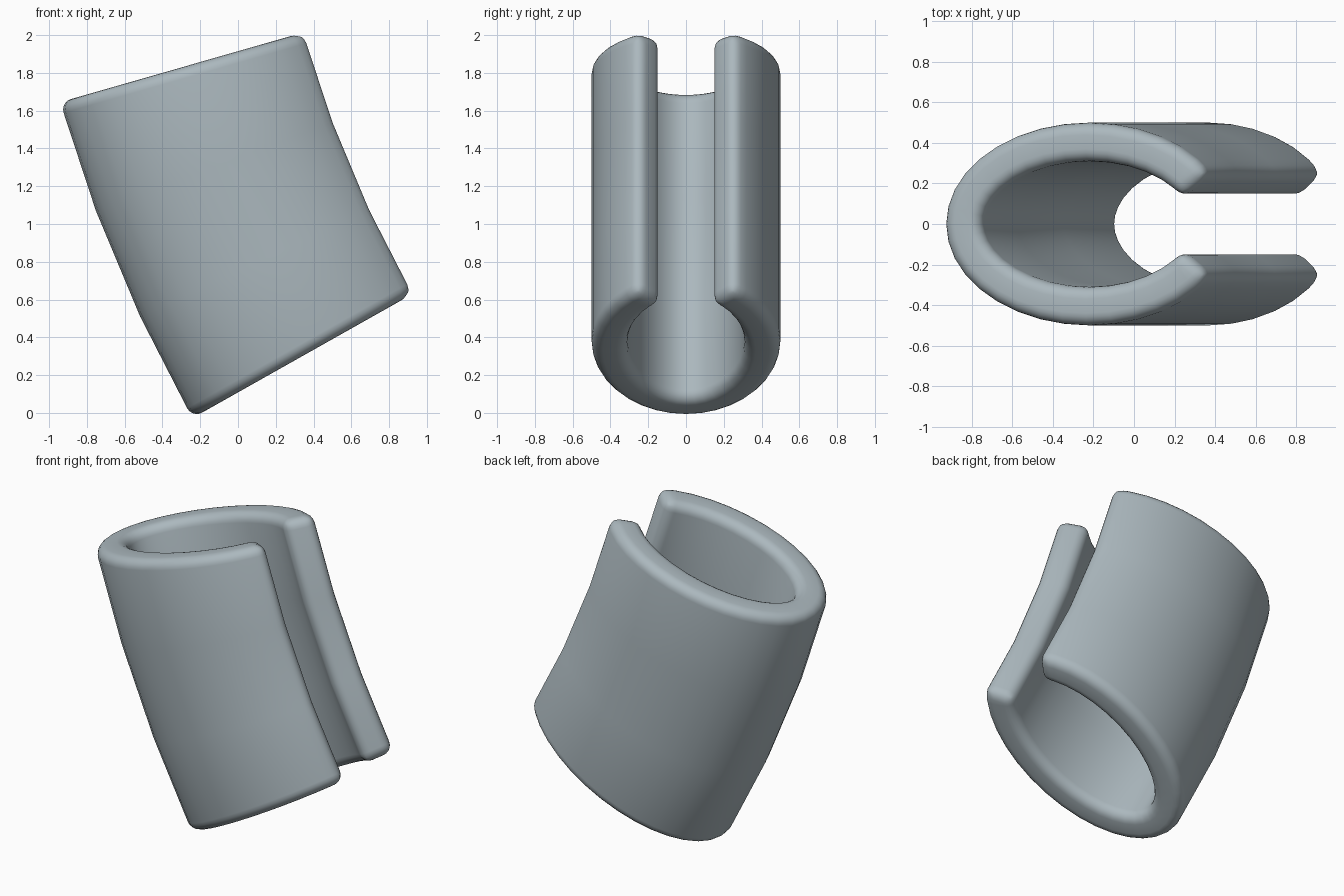
import bpy, bmesh
from math import sin, cos, pi, radians, hypot

cube = bpy.data.objects.get("Cube")
if cube:
    bpy.data.objects.remove(cube, do_unlink=True)

mat = bpy.data.materials.new("blue grey")
mat.use_nodes = True
color = (0.41, 0.48, 0.515, 1)
mat.diffuse_color = color
mat.node_tree.nodes["Principled BSDF"].inputs["Base Color"].default_value = color

# Open oval wall profile: outer and inner points, tip to tip
A, B, WALL, GAP, STEPS = 0.73, 0.5, 0.19, 0.52, 30
outer, inner = [], []
for i in range(STEPS + 1):
    t = GAP + (2 * pi - 2 * GAP) * i / STEPS
    u, v = A * cos(t), B * sin(t)
    nu, nv = cos(t) / A, sin(t) / B
    k = WALL / hypot(nu, nv)
    outer.append((u, v))
    inner.append((u - nu * k, v - nv * k))
profile = outer + inner[::-1]
N = len(profile)

# Sweep the profile down a gentle arc
RADIUS, TOP, BOTTOM, SPANS = 7.04, radians(16), radians(29.4), 3
START_X, START_Z = -0.24, 1.846
bm = bmesh.new()
rings = []
for s in range(SPANS + 1):
    a = TOP + (BOTTOM - TOP) * s / SPANS
    cx = START_X + RADIUS * (cos(TOP) - cos(a))
    cz = START_Z + RADIUS * (sin(TOP) - sin(a))
    rings.append([bm.verts.new((cx + u * cos(a), v, cz + u * sin(a)))
                  for u, v in profile])

for r0, r1 in zip(rings, rings[1:]):
    for i in range(N):
        j = (i + 1) % N
        bm.faces.new((r0[i], r0[j], r1[j], r1[i]))

# Top and bottom rims
for ring in (rings[0], rings[-1]):
    for i in range(STEPS):
        bm.faces.new((ring[i], ring[i + 1], ring[N - 2 - i], ring[N - 1 - i]))
bmesh.ops.recalc_face_normals(bm, faces=bm.faces)

mesh = bpy.data.meshes.new("split_sleeve")
bm.to_mesh(mesh)
bm.free()
mesh.materials.append(mat)
sleeve = bpy.data.objects.new("split_sleeve", mesh)
bpy.context.collection.objects.link(sleeve)

# Rounded rims and slot edges
bevel = sleeve.modifiers.new("rounded_edges", 'BEVEL')
bevel.width = 0.06
bevel.segments = 5
bevel.limit_method = 'ANGLE'
bevel.angle_limit = radians(45)

bpy.context.view_layer.objects.active = sleeve
sleeve.select_set(True)
bpy.ops.object.shade_smooth_by_angle(angle=radians(40))
# Keep the smoothing marks from creasing the rounded edges
for edge in mesh.edges:
    edge.use_edge_sharp = False
